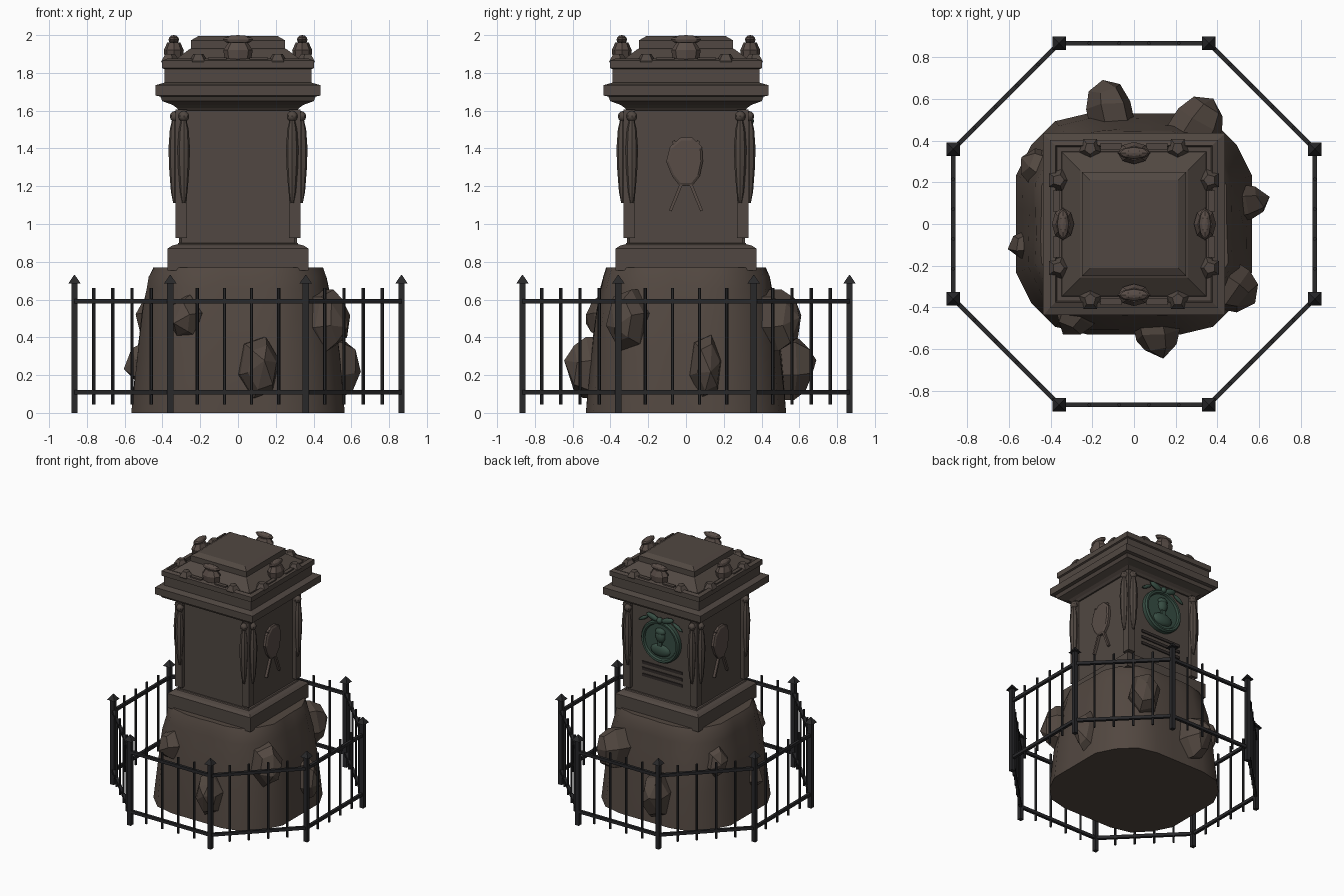
import bpy, bmesh, math, random
from math import sin, cos, pi, radians
from mathutils import Matrix, Vector

random.seed(4)
if "Cube" in bpy.data.objects:
    bpy.data.objects.remove(bpy.data.objects["Cube"], do_unlink=True)


def material(name, r, g, b):
    m = bpy.data.materials.new(name)
    m.use_nodes = True
    m.diffuse_color = (r, g, b, 1)
    m.node_tree.nodes["Principled BSDF"].inputs["Base Color"].default_value = (r, g, b, 1)
    return m


STONE = material("brown stone", .082, .064, .054)
ROCK = material("rough rock", .085, .064, .052)
CARVING = material("carved stone", .098, .073, .062)
IRON = material("dark iron", .021, .021, .023)
BRONZE = material("green bronze", .038, .075, .056)
LETTER = material("dark inscription", .03, .024, .022)


def T(x, y, z):
    return Matrix.Translation((x, y, z))


def S(x, y, z):
    return Matrix.Diagonal((x, y, z, 1))


def R(deg, axis="Z"):
    return Matrix.Rotation(radians(deg), 4, axis)


def finish(name, bm, mat, smooth=False):
    bmesh.ops.recalc_face_normals(bm, faces=bm.faces)
    me = bpy.data.meshes.new(name)
    bm.to_mesh(me)
    bm.free()
    me.materials.append(mat)
    ob = bpy.data.objects.new(name, me)
    bpy.context.collection.objects.link(ob)
    if smooth:
        bpy.ops.object.select_all(action="DESELECT")
        ob.select_set(True)
        bpy.context.view_layer.objects.active = ob
        bpy.ops.object.shade_smooth_by_angle(angle=radians(35))
    return ob


def loft(bm, rings, tip=None):
    """Skin closed rings of points; close with a cap or a tip."""
    vs = [[bm.verts.new(p) for p in ring] for ring in rings]
    n = len(vs[0])
    for a, b in zip(vs, vs[1:]):
        for i in range(n):
            bm.faces.new((a[i], a[(i + 1) % n], b[(i + 1) % n], b[i]))
    bm.faces.new(vs[0])
    if tip is None:
        bm.faces.new(vs[-1])
    else:
        t = bm.verts.new(tip)
        for i in range(n):
            bm.faces.new((vs[-1][i], vs[-1][(i + 1) % n], t))


def lathe(bm, profile, n, M=Matrix(), turn=0.0):
    loft(bm, [[M @ Vector((r * cos(turn + 2 * pi * i / n), r * sin(turn + 2 * pi * i / n), z))
               for i in range(n)] for r, z in profile])


def square_stack(bm, profile, M=Matrix()):
    lathe(bm, [(h * math.sqrt(2), z) for h, z in profile], 4, M, pi / 4)


def box(bm, size, M):
    bmesh.ops.create_cube(bm, size=1, matrix=M @ S(*size))


def ball(bm, size, M, u=8, v=6):
    bmesh.ops.create_uvsphere(bm, u_segments=u, v_segments=v, radius=1, matrix=M @ S(*size))


# Rock mound: cut-corner outline that rounds and narrows upward
bm = bmesh.new()
rings = []
for z, s in ((0, 1), (.3, .95), (.55, .89), (.66, .85), (.72, .83), (.77, .79)):
    ring = []
    for i in range(24):
        a = 2 * pi * (i + .5) / 24
        c, d = abs(cos(a)), abs(sin(a))
        r = s / max(c / .565, d / .53, (c + d) / .87)
        r *= random.uniform(.99, 1.01) if z else 1
        ring.append((r * cos(a), r * sin(a), z))
    rings.append(ring)
loft(bm, rings)
finish("rock_mound", bm, ROCK, True)

# Boulders wedged in the mound: tip x, tip y, mid height, half width, half height
for tx, ty, z, w, h in ((-.15, .69, .24, .11, .18), (.38, .60, .49, .12, .17), (.65, .13, .24, .09, .18),
                        (.58, -.38, .49, .12, .17), (.14, -.645, .24, .11, .17), (-.605, -.12, .26, .08, .12),
                        (-.54, .32, .5, .1, .14), (-.34, -.53, .5, .1, .13)):
    bm = bmesh.new()
    M = T(tx, ty, z) @ R(math.degrees(math.atan2(ty, tx)))
    outline = [(cos(2 * pi * i / 6 + .3) * w, sin(2 * pi * i / 6 + .3 + pi / 2) * h) for i in range(6)]
    outline = [(sin(2 * pi * i / 6 + .3) * w, cos(2 * pi * i / 6 + .3) * h) for i in range(6)]
    rings = []
    for x, s in ((-.3, 1), (-.12, 1), (-.05, .72)):
        rings.append([M @ Vector((x + random.uniform(-.015, .015), p * s, q * s)) for p, q in outline])
    loft(bm, rings, M @ Vector((0, 0, random.uniform(-.04, .04))))
    finish("boulder", bm, ROCK)

# Plinth, shaft with recessed panels, cornice and cap
bm = bmesh.new()
square_stack(bm, [(.372, .755), (.372, .87), (.35, .885), (.32, .893), (.315, .9)])
finish("plinth", bm, STONE)

bm = bmesh.new()
square_stack(bm, [(.312, .89), (.312, 1.62)])
sides = [f for f in bm.faces if abs(f.calc_center_median().z - 1.255) < .1]
bmesh.ops.inset_individual(bm, faces=sides, thickness=.06)
bmesh.ops.inset_individual(bm, faces=sides, thickness=.012, depth=-.012)
finish("shaft", bm, STONE)

bm = bmesh.new()
square_stack(bm, [(.312, 1.6), (.325, 1.615), (.345, 1.63), (.4, 1.65), (.412, 1.675), (.437, 1.68),
                  (.437, 1.735), (.39, 1.748), (.39, 1.82), (.402, 1.825), (.402, 1.865),
                  (.375, 1.875), (.37, 1.855), (.345, 1.855)])
finish("cornice", bm, STONE)

bm = bmesh.new()
square_stack(bm, [(.35, 1.84), (.345, 1.86), (.258, 1.925), (.25, 1.928), (.25, 1.972), (.21, 1.995)])
finish("cap", bm, STONE)

# Carved corners, garlands and roof ornaments, repeated on all four sides
for k in range(4):
    Q = R(90 * k)
    bm = bmesh.new()
    box(bm, (.062, .062, .68), Q @ T(.3, -.3, 1.265))
    finish("corner_pilaster", bm, STONE)
    for sx in (-1, 1):
        bm = bmesh.new()
        lathe(bm, [(.008, 1.11), (.02, 1.17), (.03, 1.3), (.033, 1.4), (.026, 1.5), (.012, 1.56)],
              8, Q @ T(sx * .287, -.335, 0))
        ball(bm, (.029, .029, .029), Q @ T(sx * .287, -.332, 1.57))
        finish("garland", bm, STONE, True)
        bm = bmesh.new()
        lathe(bm, [(.035, 1.825), (.055, 1.862), (.028, 1.9)], 5, Q @ T(sx * .21, -.362, 0), pi / 2)
        finish("roof_stud", bm, STONE)
        bm = bmesh.new()
        box(bm, (.1, .03, .025), Q @ T(sx * .11, -.372, 1.868))
        finish("roof_edge_moulding", bm, STONE)
    bm = bmesh.new()
    lathe(bm, [(.035, 1.845), (.07, 1.875), (.078, 1.92), (.05, 1.962)], 8, Q @ T(0, -.34, 0) @ S(1, .68, 1))
    ball(bm, (.08, .028, .024), Q @ T(0, -.34, 1.976))
    finish("roof_mask", bm, CARVING)

# Palette and crossed brushes on the two flanks
for deg in (90, -90):
    Q = R(deg)
    bm = bmesh.new()
    outline = [(.105 * cos(2 * pi * i / 10) * (.85 if i % 3 == 0 else 1), .135 * sin(2 * pi * i / 10))
               for i in range(10)]
    loft(bm, [[Q @ Vector((x * s, y, 1.33 + z * s)) for x, z in outline]
              for y, s in ((-.298, 1), (-.318, 1), (-.326, .88))])
    finish("palette", bm, CARVING)
    bm = bmesh.new()
    for sx in (-1, 1):
        box(bm, (.016, .02, .4), Q @ T(-sx * .008, -.312, 1.255) @ R(sx * 22, "Y"))
    finish("brushes", bm, CARVING)

# Bronze portrait medallion with bow, and inscription bars on the back
Q = R(180)
face = Q @ T(0, -.3, 1.37) @ R(90, "X")
bm = bmesh.new()
lathe(bm, [(.17, 0), (.17, .03), (.16, .042), (.145, .04), (.138, .025)], 32, face)
finish("medallion", bm, BRONZE, True)
bm = bmesh.new()
ball(bm, (.042, .055, .03), face @ T(0, .045, .025), 12, 8)
ball(bm, (.044, .03, .028), face @ T(0, .08, .025), 12, 8)
box(bm, (.036, .06, .03), face @ T(0, -.015, .025))
ball(bm, (.088, .05, .026), face @ T(0, -.07, .025), 12, 8)
finish("portrait_bust", bm, BRONZE, True)
bm = bmesh.new()
ball(bm, (.025, .025, .025), face @ T(0, .175, .035))
for sx in (-1, 1):
    ball(bm, (.06, .024, .018), face @ T(sx * .065, .185, .03) @ R(sx * 18))
    ball(bm, (.055, .014, .014), face @ T(sx * .15, .155, .025) @ R(-sx * 30))
finish("ribbon_bow", bm, BRONZE, True)
bm = bmesh.new()
for z in (1.15, 1.1, 1.05):
    box(bm, (.36, .012, .022), Q @ T(0, -.302, z))
finish("inscription_bars", bm, LETTER)

# Octagonal iron railing
posts = [Vector((.937 * cos(a), .937 * sin(a), 0)) for a in (2 * pi * (i + .5) / 8 for i in range(8))]
for i, p in enumerate(posts):
    q = posts[(i + 1) % 8]
    mid, length = (p + q) / 2, (q - p).length
    M = T(*mid) @ R(math.degrees(math.atan2(q.y - p.y, q.x - p.x)))
    bm = bmesh.new()
    square_stack(bm, [(.016, 0), (.016, .685), (.033, .685), (.002, .73)], T(*p))
    finish("fence_post", bm, IRON)
    bm = bmesh.new()
    for z in (.11, .59):
        box(bm, (length, .022, .024), M @ T(0, 0, z))
    finish("fence_rails", bm, IRON)
    bm = bmesh.new()
    for j in range(1, 5):
        lathe(bm, [(.009, .045), (.009, .66)], 6, M @ T(length * (j / 5 - .5), 0, 0))
    finish("fence_pickets", bm, IRON)
